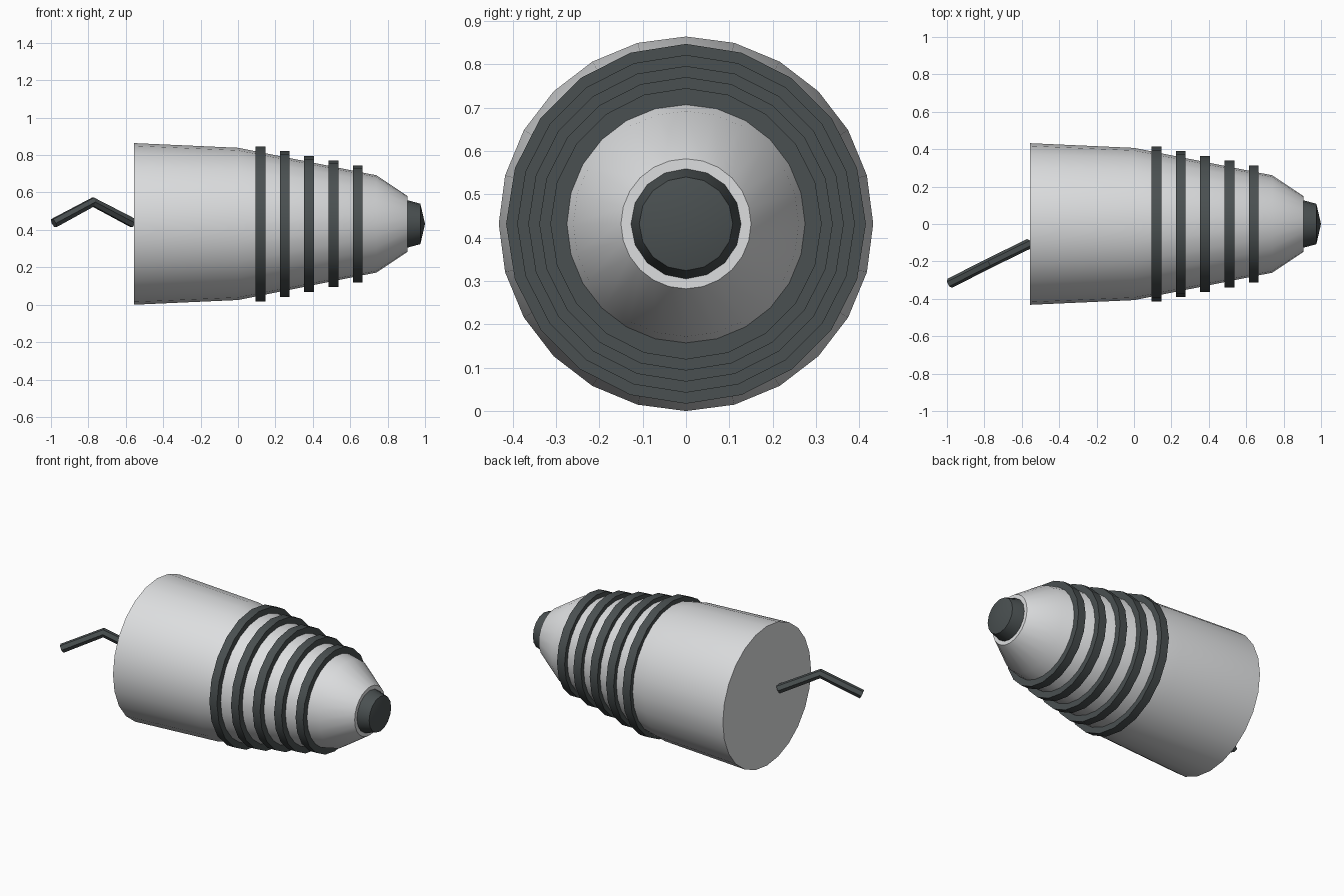
import bpy, bmesh
from math import sin, cos, tau, radians

cube = bpy.data.objects.get("Cube")
if cube:
    bpy.data.objects.remove(cube, do_unlink=True)

AXIS_Z = 0.432  # height of the long axis


def make_material(name, rgb):
    mat = bpy.data.materials.new(name)
    mat.use_nodes = True
    colour = (*rgb, 1)
    mat.diffuse_color = colour
    mat.node_tree.nodes["Principled BSDF"].inputs["Base Color"].default_value = colour
    return mat


light_grey = make_material("light grey", (0.72, 0.73, 0.74))
dark_grey = make_material("dark grey", (0.068, 0.08, 0.082))


def lathe(name, profile, sides, mat):
    """Closed solid turned around the x axis from (x, radius) points."""
    bm = bmesh.new()
    rings = []
    for x, r in profile:
        rings.append([bm.verts.new((x, r * sin(tau * i / sides), r * cos(tau * i / sides)))
                      for i in range(sides)])
    for a, b in zip(rings, rings[1:]):
        for i in range(sides):
            j = (i + 1) % sides
            bm.faces.new((a[i], a[j], b[j], b[i]))
    bm.faces.new(rings[0])
    if profile[-1][1] > 0:
        bm.faces.new(rings[-1])
    bmesh.ops.remove_doubles(bm, verts=bm.verts, dist=1e-5)
    bmesh.ops.recalc_face_normals(bm, faces=bm.faces)
    mesh = bpy.data.meshes.new(name)
    bm.to_mesh(mesh)
    bm.free()
    mesh.materials.append(mat)
    obj = bpy.data.objects.new(name, mesh)
    obj.location.z = AXIS_Z
    bpy.context.collection.objects.link(obj)
    select_only(obj)
    bpy.ops.object.shade_smooth_by_angle(angle=radians(30))
    return obj


def select_only(obj):
    bpy.ops.object.select_all(action='DESELECT')
    obj.select_set(True)
    bpy.context.view_layer.objects.active = obj


# Tapered shell
lathe("body", [(-0.555, 0.432), (0, 0.407), (0.74, 0.26), (0.905, 0.15)], 24, light_grey)

# Bands, shrinking toward the nose
for n in range(5):
    x = 0.12 + 0.13 * n
    r = 0.415 - 0.0255 * n
    lathe(f"band_{n + 1}", [(x - 0.026, r), (x + 0.026, r)], 20, dark_grey)

# Nose plug with a shallow point
lathe("nose", [(0.89, 0.13), (0.905, 0.127), (0.975, 0.108), (1.0, 0)], 16, dark_grey)

# Bent cable at the back
curve = bpy.data.curves.new("cable", 'CURVE')
curve.dimensions = '3D'
curve.bevel_depth = 0.027
curve.bevel_resolution = 1
curve.use_fill_caps = True
spline = curve.splines.new('POLY')
path = [(-0.985, -0.317, 0.436), (-0.775, -0.21, 0.549), (-0.56, -0.105, 0.436)]
spline.points.add(len(path) - 1)
for point, co in zip(spline.points, path):
    point.co = (*co, 1)
curve.materials.append(dark_grey)
cable = bpy.data.objects.new("cable", curve)
bpy.context.collection.objects.link(cable)
select_only(cable)
bpy.ops.object.convert(target='MESH')
bpy.ops.object.shade_flat()
